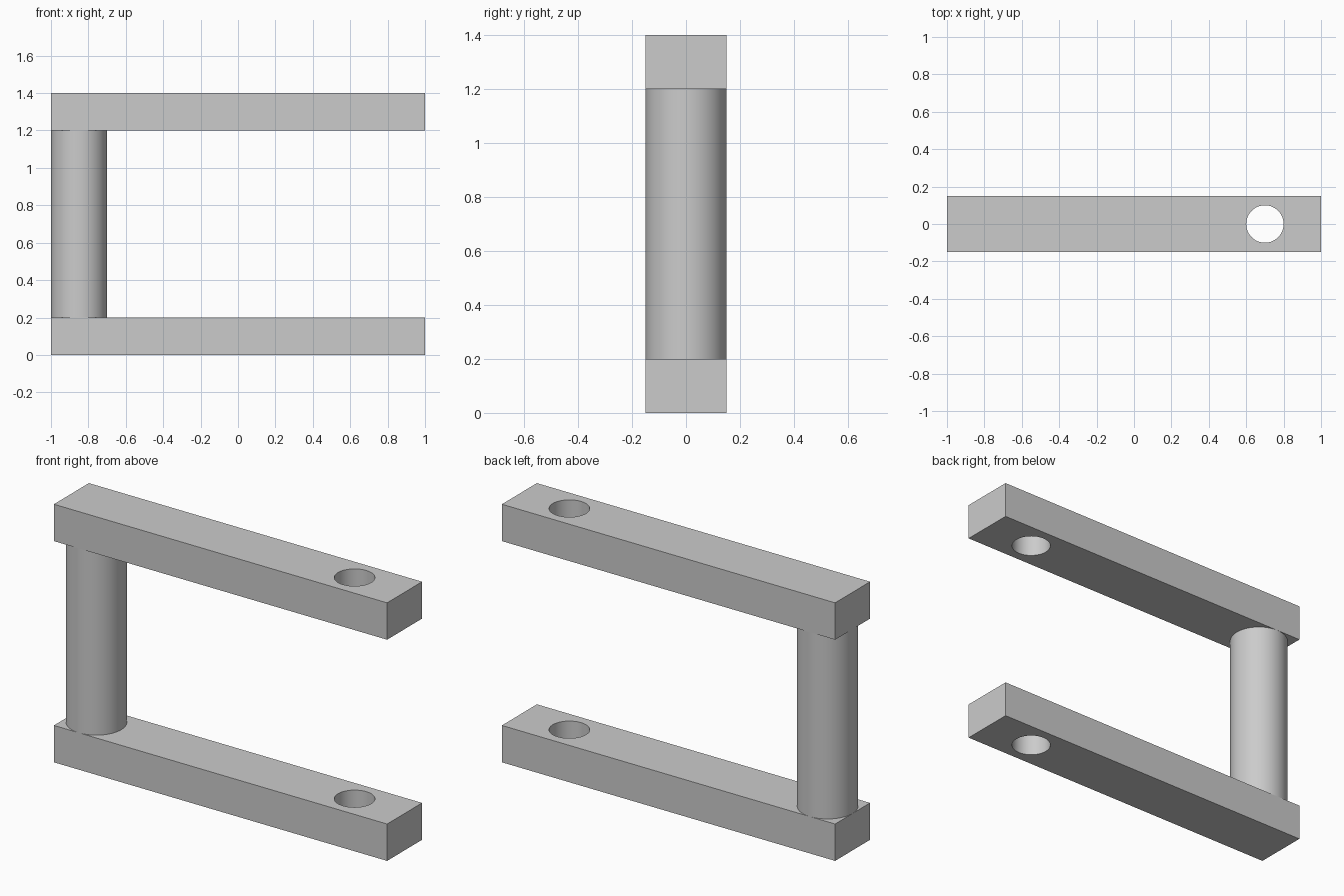
import bpy
import math

if "Cube" in bpy.data.objects:
    bpy.data.objects.remove(bpy.data.objects["Cube"], do_unlink=True)

LENGTH, WIDTH, THICK = 2.0, 0.3, 0.2
GAP = 1.0
POST_X, HOLE_X = -0.85, 0.7
POST_R, HOLE_R = WIDTH / 2, 0.1

# Plain grey metal
grey = bpy.data.materials.new("grey metal")
grey.use_nodes = True
colour = (0.6, 0.6, 0.6, 1)
grey.diffuse_color = colour
grey.node_tree.nodes["Principled BSDF"].inputs["Base Color"].default_value = colour


def cylinder(name, radius, depth, x, z):
    bpy.ops.mesh.primitive_cylinder_add(vertices=64, radius=radius, depth=depth,
                                        location=(x, 0, z))
    obj = bpy.context.object
    obj.name = name
    obj.data.materials.append(grey)
    return obj


def smooth(obj):
    bpy.ops.object.select_all(action="DESELECT")
    obj.select_set(True)
    bpy.context.view_layer.objects.active = obj
    bpy.ops.object.shade_smooth_by_angle(angle=math.radians(30))


def drilled_bar(name, z):
    """Rectangular arm with a round through hole near its free end."""
    bpy.ops.mesh.primitive_cube_add(size=1, location=(0, 0, z))
    bar = bpy.context.object
    bar.name = name
    bar.scale = (LENGTH, WIDTH, THICK)
    bpy.ops.object.transform_apply(location=False, rotation=False, scale=True)
    bar.data.materials.append(grey)

    cutter = cylinder("hole_cutter", HOLE_R, THICK * 2, HOLE_X, z)
    cutter.hide_render = True
    cut = bar.modifiers.new("hole", "BOOLEAN")
    cut.operation = "DIFFERENCE"
    cut.solver = "EXACT"
    cut.object = cutter
    bpy.context.view_layer.objects.active = bar
    bpy.ops.object.modifier_apply(modifier=cut.name)
    bpy.data.objects.remove(cutter, do_unlink=True)
    smooth(bar)


# Two arms joined by a round post
drilled_bar("lower_arm", THICK / 2)
drilled_bar("upper_arm", THICK * 1.5 + GAP)
smooth(cylinder("post", POST_R, GAP, POST_X, THICK + GAP / 2))
